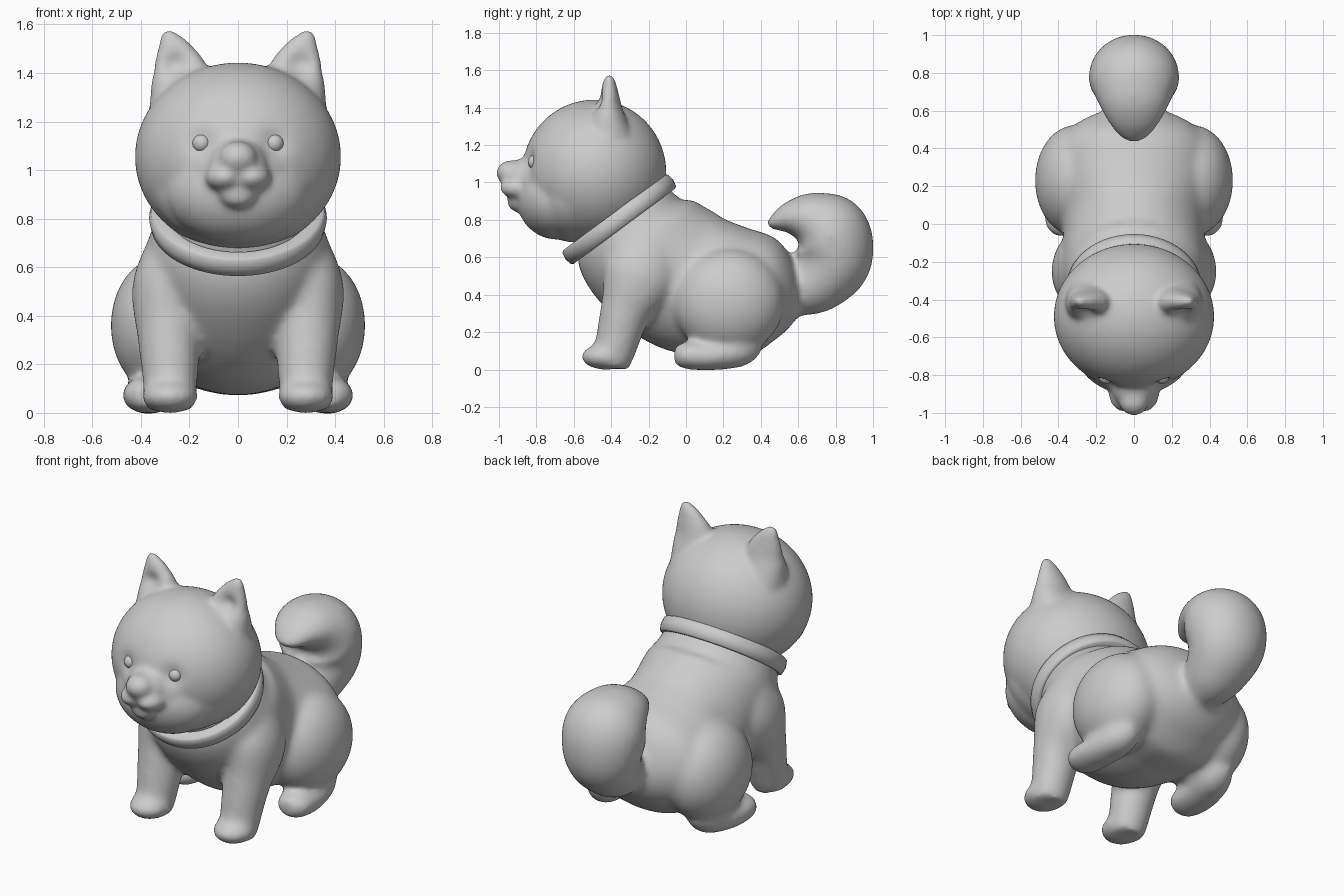
import bpy, bmesh, math
from mathutils import Vector, Matrix

if "Cube" in bpy.data.objects:
    bpy.data.objects.remove(bpy.data.objects["Cube"])

X = Vector((1, 0, 0))


def ball(bm, c, r, tilt=0):
    m = Matrix.Translation(c) @ Matrix.Rotation(tilt, 4, 'X') @ Matrix.Diagonal((*r, 1))
    bmesh.ops.create_uvsphere(bm, u_segments=64, v_segments=40, radius=1, matrix=m)


def spline(a, b, c, d, t):
    return 0.5 * (2 * b + (c - a) * t + (2 * a - 5 * b + 4 * c - d) * t * t
                  + (3 * b - a - 3 * c + d) * t ** 3)


def loft(bm, stations, n=48, sub=8):
    """Skin ellipses along a smooth path; station = x, y, z, half width, half depth."""
    s = [Vector(p) for p in stations]
    s = [s[0]] + s + [s[-1]]
    pts = [spline(*s[i:i + 4], k / sub) for i in range(len(s) - 3) for k in range(sub)] + [s[-1]]
    rings = []
    for i, p in enumerate(pts):
        t = (Vector(pts[min(i + 1, len(pts) - 1)][:3]) - Vector(pts[max(i - 1, 0)][:3])).normalized()
        v = t.cross(X).normalized()
        u = v.cross(t)
        rings.append([bm.verts.new(Vector(p[:3]) + u * p[3] * math.cos(a) + v * p[4] * math.sin(a))
                      for a in (2 * math.pi * k / n for k in range(n))])
    faces = [bm.faces.new((r[k], r[(k + 1) % n], q[(k + 1) % n], q[k]))
             for r, q in zip(rings, rings[1:]) for k in range(n)]
    faces += [bm.faces.new(rings[0]), bm.faces.new(rings[-1])]
    bmesh.ops.recalc_face_normals(bm, faces=faces)


def finish(bm, name, voxel=0, smooth=0, dents=()):
    me = bpy.data.meshes.new(name)
    bm.to_mesh(me)
    bm.free()
    ob = bpy.data.objects.new(name, me)
    bpy.context.collection.objects.link(ob)
    if voxel:
        # melt the overlapping parts into one soft skin
        mod = ob.modifiers.new("Blend", 'REMESH')
        mod.mode, mod.voxel_size = 'VOXEL', voxel
        mod = ob.modifiers.new("Soften", 'SMOOTH')
        mod.factor, mod.iterations = 0.5, smooth
        dg = bpy.context.evaluated_depsgraph_get()
        ob.data = bpy.data.meshes.new_from_object(ob.evaluated_get(dg))
        ob.modifiers.clear()
        # push soft hollows into the front-facing skin
        bm = bmesh.new()
        bm.from_mesh(ob.data)
        bm.normal_update()
        for c, r, depth in dents:
            for v in bm.verts:
                if v.normal.y < 0:
                    d = (v.co - Vector(c)).length / r
                    v.co.y += depth * math.exp(-d * d) * min(1, -2 * v.normal.y)
        bm.to_mesh(ob.data)
        bm.free()
        ob.data.name = name
    for p in ob.data.polygons:
        p.use_smooth = True
    return ob


# Body: torso, legs, haunches and tail
bm = bmesh.new()
loft(bm, [(0, -.42, .92, .28, .26), (0, -.33, .79, .335, .30), (0, -.23, .65, .38, .365),
          (0, 0, .48, .375, .39), (0, .25, .42, .42, .35), (0, .42, .40, .405, .315),
          (0, .54, .38, .29, .20), (0, .61, .37, .13, .09)])
for s in (1, -1):
    # front leg and paw
    loft(bm, [(s * .26, -.2, .72, .1, .13), (s * .29, -.24, .52, .145, .2),
              (s * .285, -.32, .32, .13, .14), (s * .28, -.36, .18, .118, .12),
              (s * .28, -.385, .08, .108, .108), (s * .28, -.395, .01, .095, .09)])
    ball(bm, (s * .28, -.43, .068), (.117, .132, .07))
    # haunch and hind foot
    ball(bm, (s * .31, .23, .36), (.215, .295, .285))
    loft(bm, [(s * .32, .38, .15, .06, .06), (s * .34, .29, .105, .1, .09),
              (s * .365, .15, .073, .108, .077), (s * .37, .03, .075, .108, .077),
              (s * .37, -.035, .075, .085, .065), (s * .37, -.065, .075, .045, .04)])
# curled tail
loft(bm, [(0, .5, .42, .11, .11), (0, .61, .43, .15, .145), (0, .71, .48, .185, .175),
          (0, .79, .59, .225, .205), (0, .765, .73, .24, .215), (0, .665, .80, .2, .155),
          (0, .56, .81, .15, .095), (0, .475, .785, .09, .045), (0, .44, .765, .045, .02)])
finish(bm, "body", .015, 28)

# Head with cheeks, muzzle and ears
bm = bmesh.new()
ball(bm, (0, -.49, 1.055), (.425, .385, .388))
ball(bm, (0, -.60, .95), (.36, .24, .27))
ball(bm, (0, -.69, .915), (.3, .215, .22))
ball(bm, (0, -.80, 1.0), (.2, .1, .16))
ball(bm, (0, -.86, 1.01), (.125, .115, .12))
ball(bm, (0, -.935, 1.05), (.08, .08, .07))
ball(bm, (0, -.88, .91), (.085, .08, .065), .5)
for s in (1, -1):
    ball(bm, (s * .055, -.895, .97), (.08, .1, .058))
    loft(bm, [(s * .235, -.42, 1.24, .13, .14), (s * .235, -.418, 1.38, .122, .085),
              (s * .26, -.412, 1.48, .085, .052), (s * .28, -.41, 1.545, .045, .032),
              (s * .281, -.41, 1.575, .024, .018)])
dents = [((s * .15, -.84, 1.11), .06, .022) for s in (1, -1)]
dents += [((s * .255, -.48, 1.43), .055, .035) for s in (1, -1)]
finish(bm, "head", .011, 26, dents)

# Eyes
bm = bmesh.new()
for s in (1, -1):
    ball(bm, (s * .15, -.808, 1.11), (.038, .038, .038))
finish(bm, "eyes")

# Collar: rounded band swept round a tilted ellipse
bm = bmesh.new()
profile = [(-.06, -.04), (-.012, -.046), (0, -.038), (.008, 0), (0, .038), (-.012, .046), (-.06, .04)]
m = Matrix.Translation((0, -.357, .803)) @ Matrix.Rotation(math.radians(36.6), 4, 'X')
rings = []
for k in range(72):
    a = 2 * math.pi * k / 72
    rings.append([bm.verts.new(m @ Vector(((.358 + o) * math.cos(a), (.35 + o) * math.sin(a), h)))
                  for o, h in profile])
for r, q in zip(rings, rings[1:] + rings[:1]):
    for j in range(len(profile)):
        i = (j + 1) % len(profile)
        bm.faces.new((r[j], q[j], q[i], r[i]))
bmesh.ops.recalc_face_normals(bm, faces=bm.faces[:])
collar = finish(bm, "collar")
bpy.context.view_layer.objects.active = collar
collar.select_set(True)
bpy.ops.object.shade_smooth_by_angle(angle=math.radians(60))
